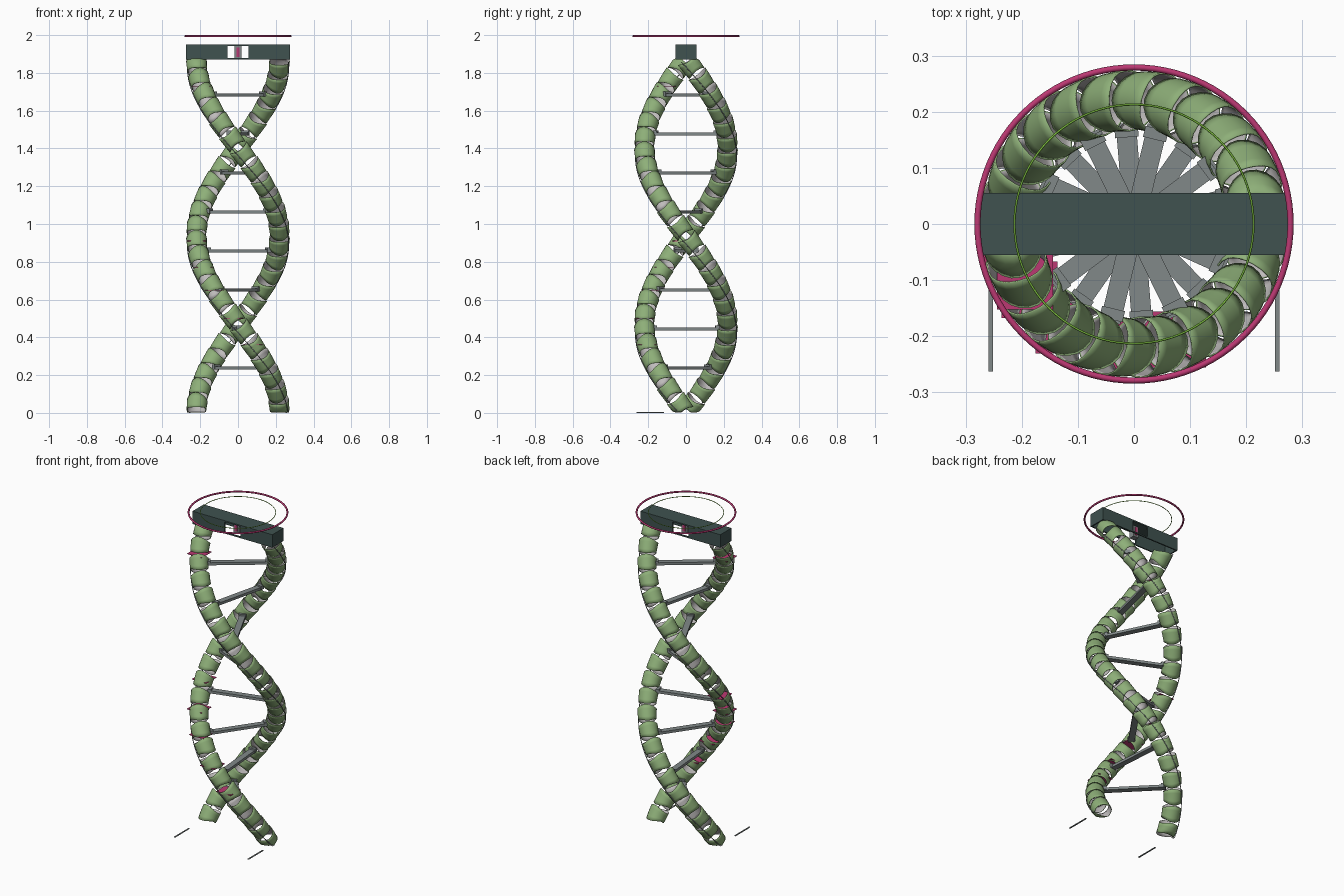
import bpy, bmesh
from math import sin, cos, pi
from mathutils import Vector, Matrix

if "Cube" in bpy.data.objects:
    bpy.data.objects.remove(bpy.data.objects["Cube"])

H, R, TUBE = 1.875, 0.22, 0.053      # strand height, helix radius, tube radius


def mat(name, col):
    m = bpy.data.materials.new(name)
    m.diffuse_color = (*col, 1)
    m.use_nodes = True
    m.node_tree.nodes["Principled BSDF"].inputs["Base Color"].default_value = m.diffuse_color
    return m


GREEN = mat("leaf_green", (0.27, 0.43, 0.19))
INNER = mat("inner_grey", (0.52, 0.5, 0.5))
DARK = mat("dark_green_grey", (0.05, 0.085, 0.08))
STEEL = mat("steel", (0.22, 0.25, 0.25))
CRIMSON = mat("crimson", (0.5, 0.04, 0.17))
LIME = mat("lime", (0.2, 0.5, 0.05))


def finish(bm, name, *mats):
    me = bpy.data.meshes.new(name)
    bm.to_mesh(me)
    bm.free()
    ob = bpy.data.objects.new(name, me)
    bpy.context.collection.objects.link(ob)
    for m in mats:
        me.materials.append(m)
    return ob


def add_box(bm, c, s, angle=0.0):
    m = (Matrix.Rotation(angle, 4, 'Z') @ Matrix.Translation(c)
         @ Matrix.Diagonal((*s, 1)))
    bmesh.ops.create_cube(bm, size=1, matrix=m)


def boxes(name, items, m):
    bm = bmesh.new()
    for c, s in items:
        add_box(bm, c, s)
    return finish(bm, name, m)


def angle_at(t, phase):
    return phase - 2 * pi * t


def frame(t, phase):
    # centre, outward direction and binormal of the helix at t
    a = angle_at(t, phase)
    er = Vector((cos(a), sin(a), 0))
    tan = Vector((2 * pi * R * sin(a), -2 * pi * R * cos(a), H)).normalized()
    return er * R + Vector((0, 0, H * t)), er, tan.cross(er)


def strand(name, phase, count=24, sides=20, steps=4):
    # row of flared open sleeves with lens shaped gaps between them
    bm = bmesh.new()
    for i in range(count):
        rows = []
        for j in range(steps + 1):
            row = []
            for k in range(sides):
                phi = 2 * pi * k / sides
                gap = 0.02 + 0.17 * cos(phi) ** 2
                u = gap + (1 - 2 * gap) * j / steps
                c, er, b = frame((i + u) / count, phase)
                r = TUBE + 0.005 * (u - 0.4)
                p = c + (er * cos(phi) + b * sin(phi)) * r
                p.z = min(max(p.z, 0.003), H)
                row.append(bm.verts.new(p))
            rows.append(row)
        for a, b in zip(rows, rows[1:]):
            for k in range(sides):
                n = (k + 1) % sides
                bm.faces.new((a[k], a[n], b[n], b[k]))
    bmesh.ops.recalc_face_normals(bm, faces=bm.faces)
    for f in bm.faces:
        # outward normals: compare with direction from the strand centre line
        m = f.calc_center_median()
        c, _, _ = frame(min(max(m.z / H, 0), 1), phase)
        if f.normal.dot(m - c) < 0:
            f.normal_flip()
        f.smooth = True
    ob = finish(bm, name, GREEN, INNER)
    s = ob.modifiers.new("wall", 'SOLIDIFY')
    s.thickness, s.offset, s.material_offset = 0.003, -1, 1
    return ob


def wire(name, pts, r, m, cyclic=False):
    cu = bpy.data.curves.new(name, 'CURVE')
    cu.dimensions = '3D'
    cu.bevel_depth, cu.bevel_resolution = r, 1
    sp = cu.splines.new('POLY')
    sp.points.add(len(pts) - 1)
    for p, q in zip(sp.points, pts):
        p.co = (*q, 1)
    sp.use_cyclic_u = cyclic
    ob = bpy.data.objects.new(name, cu)
    bpy.context.collection.objects.link(ob)
    cu.materials.append(m)
    return ob


def circle(r, z, n=96):
    return [(r * cos(2 * pi * k / n), r * sin(2 * pi * k / n), z) for k in range(n)]


# Two strands, each with a thin cable on its outside
for side, phase in (("right", 0.0), ("left", pi)):
    strand(side + "_strand", phase)
    pts = []
    for k in range(97):
        c, er, b = frame(k / 96, phase)
        p = c + er * 0.047 - b * 0.03
        p.z = min(max(p.z, 0.003), H)
        pts.append(p)
    wire(side + "_cable", pts, 0.0025, STEEL)

# Rungs with end clamps
for i in range(8):
    z = 0.238 + 0.2065 * i
    a = angle_at(z / H, 0)
    bm = bmesh.new()
    add_box(bm, (0, 0, z), (0.36, 0.036, 0.016), a)
    for s in (-1, 1):
        add_box(bm, (s * 0.165, 0, z + 0.006), (0.02, 0.042, 0.022), a)
    finish(bm, f"rung_{i + 1}", STEEL)

# Thin red bands across the strands
for i, (z, phase) in enumerate([(0.36, 0), (0.5, 0), (0.65, 0), (0.77, 0),
                                (0.91, 0), (1.73, pi)]):
    c, _, _ = frame(z / H, phase)
    boxes(f"red_band_{i + 1}", [(c, (0.1, 0.1, 0.003))], CRIMSON)

# Top beam: hollow channel, open below, with a window in the middle
panels = [((0, 0, 1.946), (0.55, 0.11, 0.008))]
for s in (-1, 1):
    panels.append(((s * 0.271, 0, 1.908), (0.008, 0.11, 0.076)))
    for y in (-0.051, 0.051):
        panels.append(((s * 0.165, y, 1.908), (0.22, 0.008, 0.076)))
boxes("top_beam", panels, DARK)
boxes("beam_sill", [((0, y, 1.874), (0.12, 0.008, 0.008)) for y in (-0.051, 0.051)], DARK)
boxes("centre_post", [((0, 0, 1.908), (0.036, 0.036, 0.07))], STEEL)
boxes("post_core", [((0, 0, 1.91), (0.016, 0.042, 0.05))], CRIMSON)

# Rings floating above the beam
outer = wire("outer_ring", circle(0.279, 1.9945), 0.0055, CRIMSON, True)
outer.data.bevel_resolution = 2
wire("inner_ring", circle(0.213, 1.9945), 0.002, LIME, True)

# Ground strips at the feet
boxes("ground_strips", [((s * 0.255, -0.19, 0.002), (0.008, 0.145, 0.004))
                        for s in (-1, 1)], STEEL)
